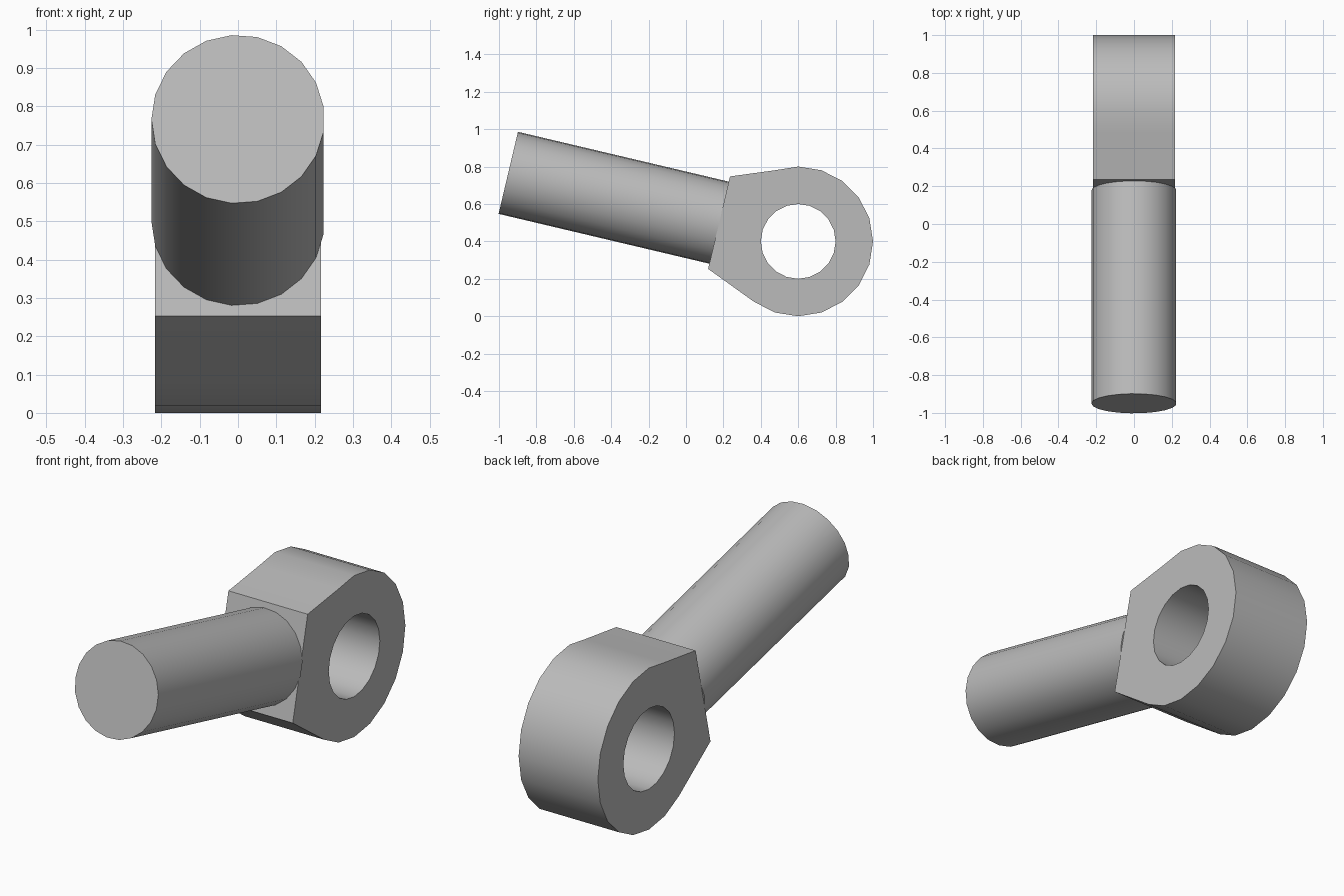
import bpy, bmesh
from math import sin, cos, pi, radians
from mathutils import Vector, Matrix

cube = bpy.data.objects.get("Cube")
if cube:
    bpy.data.objects.remove(cube)

grey = bpy.data.materials.new("steel grey")
grey.use_nodes = True
grey.diffuse_color = (0.5, 0.5, 0.5, 1)
grey.node_tree.nodes["Principled BSDF"].inputs["Base Color"].default_value = (0.5, 0.5, 0.5, 1)

EYE = Vector((0, 0.6, 0.4))          # centre of the eye
TILT = radians(13.3)
AXIS = Vector((0, -cos(TILT), sin(TILT)))
UP = Vector((0, sin(TILT), cos(TILT)))
HALF = 0.217                         # half width of the eye block
FACE, END = 0.435, 1.592             # shaft start and end along the axis


def finish(name, bm):
    bmesh.ops.recalc_face_normals(bm, faces=bm.faces[:])
    mesh = bpy.data.meshes.new(name)
    bm.to_mesh(mesh)
    bm.free()
    mesh.materials.append(grey)
    ob = bpy.data.objects.new(name, mesh)
    bpy.context.collection.objects.link(ob)
    bpy.ops.object.select_all(action='DESELECT')
    ob.select_set(True)
    bpy.context.view_layer.objects.active = ob
    bpy.ops.object.shade_smooth_by_angle(angle=radians(30))


def arc(radius, first, last):
    steps = [i * pi / 10 for i in range(first, last)]
    return [EYE + radius * Vector((0, cos(a), sin(a))) for a in steps]


# Eye block: rounded end, flat shoulder towards the shaft, round hole
outer = arc(0.4, -7, 7) + [EYE + AXIS * FACE + UP * s * 0.254 for s in (1, -1)]
bm = bmesh.new()
for loop in (outer, arc(0.2, 0, 20)):
    verts = [bm.verts.new(p - Vector((HALF, 0, 0))) for p in loop]
    for a, b in zip(verts, verts[1:] + verts[:1]):
        bm.edges.new((a, b))
bmesh.ops.triangle_fill(bm, use_beauty=True, edges=bm.edges[:])
side = bmesh.ops.extrude_face_region(bm, geom=bm.faces[:], use_keep_orig=True)
moved = [g for g in side["geom"] if isinstance(g, bmesh.types.BMVert)]
bmesh.ops.translate(bm, verts=moved, vec=(2 * HALF, 0, 0))
finish("eye_block", bm)

# Shaft: tilted rod rising away from the shoulder
out = Vector((-1, 0, 0))
frame = Matrix((out.cross(AXIS), out, AXIS)).transposed().to_4x4()
frame.translation = EYE + AXIS * (FACE + END) / 2
bm = bmesh.new()
bmesh.ops.create_cone(bm, cap_ends=True, segments=21, radius1=0.226,
                      radius2=0.226, depth=END - FACE + 0.002, matrix=frame)
finish("shaft", bm)
